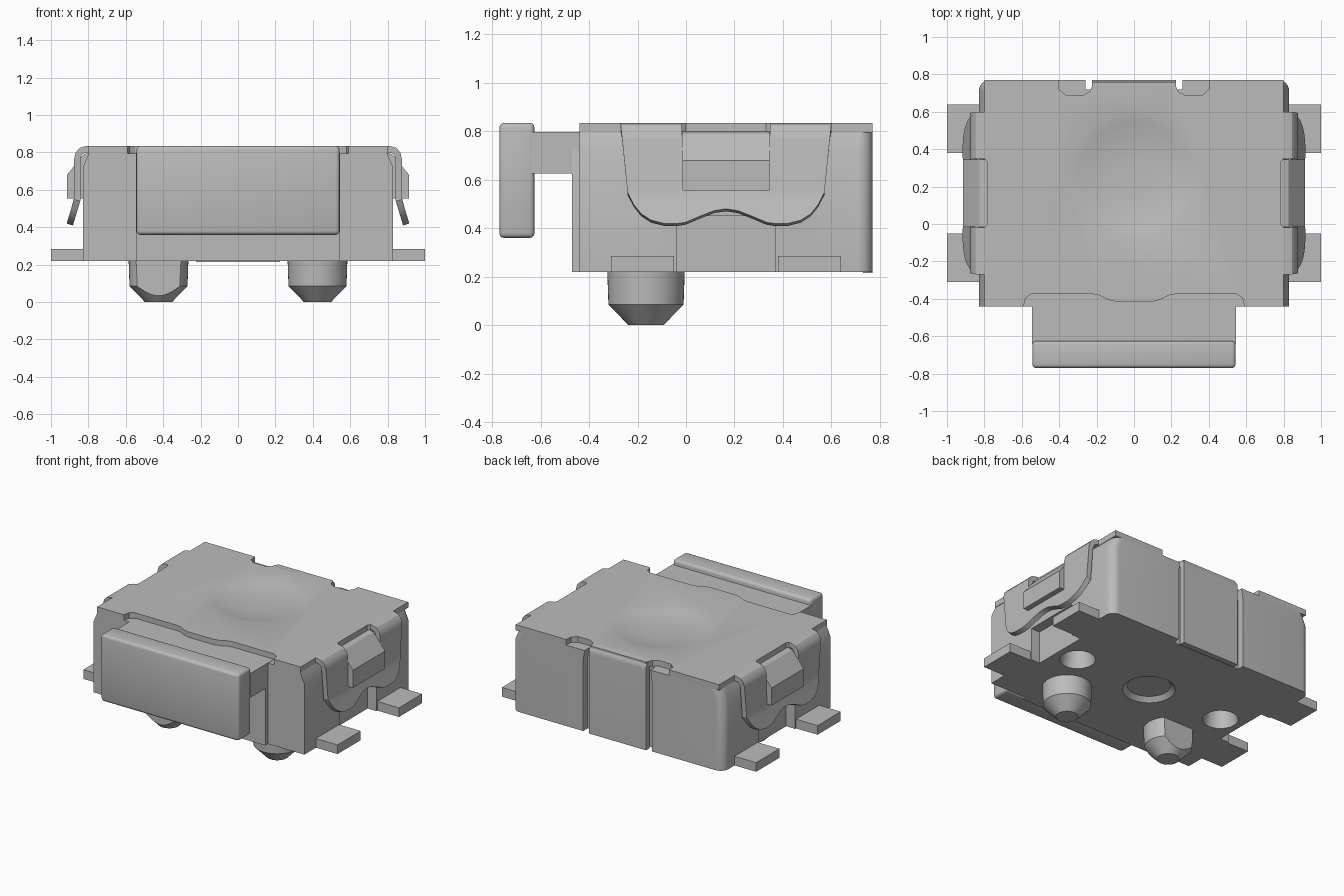
import bpy
import bmesh
import math
from mathutils import Vector

cube = bpy.data.objects.get("Cube")
if cube:
    bpy.data.objects.remove(cube, do_unlink=True)

grey = bpy.data.materials.new("plain_grey")
grey.use_nodes = True
COLOR = (0.5, 0.5, 0.5, 1)
grey.diffuse_color = COLOR
grey.node_tree.nodes["Principled BSDF"].inputs["Base Color"].default_value = COLOR


def make(name, bm, fix=True):
    if fix:
        bmesh.ops.recalc_face_normals(bm, faces=bm.faces)
    mesh = bpy.data.meshes.new(name)
    bm.to_mesh(mesh)
    bm.free()
    mesh.materials.append(grey)
    obj = bpy.data.objects.new(name, mesh)
    bpy.context.collection.objects.link(obj)
    return obj


def loft(name, rings):
    """Closed solid through matching rings of points."""
    bm = bmesh.new()
    loops = [[bm.verts.new(p) for p in ring] for ring in rings]
    n = len(loops[0])
    for a, b in zip(loops, loops[1:]):
        for i in range(n):
            j = (i + 1) % n
            bm.faces.new((a[i], a[j], b[j], b[i]))
    bm.faces.new(loops[0])
    bm.faces.new(loops[-1])
    return make(name, bm)


def box(name, x, y, z, bevel=0):
    obj = loft(name, [[(x[0], y[0], h), (x[1], y[0], h), (x[1], y[1], h), (x[0], y[1], h)] for h in z])
    if bevel:
        mod = obj.modifiers.new("round", 'BEVEL')
        mod.width, mod.segments = bevel, 3
    return obj


def lathe(name, profile, center, steps=48):
    """Solid of revolution; profile runs from bottom to top as (radius, z)."""
    turn = [2 * math.pi * i / steps for i in range(steps)]
    return loft(name, [[(center[0] + r * math.cos(a), center[1] + r * math.sin(a), z)
                        for a in turn] for r, z in profile])


def mirrored(half):
    """Full outline from the half with x above zero."""
    return half + [(-x, y) for x, y in reversed(half)]


def cut(obj, cutter):
    mod = obj.modifiers.new("cut", 'BOOLEAN')
    mod.operation, mod.object, mod.solver = 'DIFFERENCE', cutter, 'EXACT'
    cutter.hide_render = True
    cutters.add(cutter)


def mirror(obj):
    mod = obj.modifiers.new("mirror", 'MIRROR')
    mod.use_clip = False


cutters = set()

# moulded body with a raised front, rounded back corners and a back recess
corner = [(0.77 + 0.06 * math.cos(a), 0.71 + 0.06 * math.sin(a))
          for a in [math.pi / 2 * i / 6 for i in range(7)]]
outline = mirrored([(0.545, -0.47), (0.545, -0.44), (0.83, -0.44)] + corner
                   + [(0.27, 0.77), (0.27, 0.72)])
body = loft("body", [[(x * s, y, z) for x, y in outline]
                     for z, s in ((0.22, 1), (0.72, 1), (0.795, 0.96))])
for side in (-1, 1):
    cut(body, box("side_notch_cutter", sorted((side * 0.76, side * 0.95)), (-0.04, 0.37), (0.1, 0.45)))
    cut(body, lathe("bottom_hole_cutter", [(0.12, 0.2), (0.115, 0.22), (0.09, 0.34)],
                    (side * 0.6, 0.15), 32))
cut(body, lathe("bottom_dish_cutter", [(0.18, 0.2), (0.17, 0.22), (0.14, 0.25)], (0, 0.15)))

# sheet metal lid
lid_half = [(0.1, -0.415), (0.14, -0.405), (0.19, -0.38), (0.22, -0.375), (0.55, -0.375),
            (0.58, -0.395), (0.59, -0.44), (0.8, -0.44), (0.8, -0.02), (0.785, 0), (0.785, 0.33),
            (0.8, 0.35), (0.8, 0.77), (0.405, 0.77), (0.4, 0.72), (0.365, 0.69), (0.27, 0.69),
            (0.235, 0.71), (0.215, 0.76)]
lid = loft("lid", [[(x, y, z) for x, y in mirrored(lid_half)] for z in (0.795, 0.835)])

# shallow dish pressed into the lid
dish = lathe("lid_dish_cutter", [(0.1, 0.798), (0.16, 0.802), (0.22, 0.81), (0.29, 0.822),
                                 (0.345, 0.835), (0.36, 0.9)], (0, 0.255), 64)
cut(lid, dish)

# back tab folded down from the lid
tab = [(0.7, 0.835), (0.735, 0.835), (0.757, 0.827), (0.768, 0.81), (0.77, 0.79),
       (0.77, 0.215), (0.73, 0.215), (0.73, 0.797), (0.7, 0.797)]
loft("back_tab", [[(x, y, z) for y, z in tab] for x in (-0.225, 0.225)])

# side clips: a folded strip with a window and a flared wavy end
MID = 0.165
wave = [(0, 0.48), (0.12, 0.473), (0.27, 0.45), (0.42, 0.425), (0.5, 0.42), (0.65, 0.42),
        (0.78, 0.433), (0.88, 0.46), (0.95, 0.5), (1, 0.55)]
columns = [(-s, z) for s, z in reversed(wave[1:])] + wave
bend = [(0.78, 0.835), (0.81, 0.835), (0.845, 0.825), (0.868, 0.8), (0.876, 0.765), (0.877, 0.555)]
bm = bmesh.new()
grid = []
for s, low in columns:
    col = []
    for x, z in bend:
        col.append(bm.verts.new((x, MID + s * (0.435 - 0.1 * (0.835 - z)), z)))
    for t in (0.3, 1):
        drop = (0.55 - low) * t
        col.append(bm.verts.new((0.877 + 0.3 * drop, MID + s * (0.407 - 0.1 * drop), 0.55 - drop)))
    grid.append(col)
for i in range(len(grid) - 1):
    inside = abs(columns[i][0] + columns[i + 1][0]) / 2 < 0.42
    for j in range(len(grid[0]) - 1):
        if not (inside and j < len(bend) - 1):
            bm.faces.new((grid[i][j], grid[i][j + 1], grid[i + 1][j + 1], grid[i + 1][j]))
clip = make("side_clips", bm, fix=False)
if clip.data.polygons[0].normal.z < 0:
    clip.data.flip_normals()
thick = clip.modifiers.new("sheet", 'SOLIDIFY')
thick.thickness, thick.offset = 0.035, -1
mirror(clip)

# catches that hold the clips
catch = [(0.79, 0.8), (0.825, 0.79), (0.915, 0.68), (0.915, 0.555), (0.79, 0.555)]
mirror(loft("side_catches", [[(x, y, z) for x, z in catch] for y in (-0.015, 0.345)]))

# solder feet
for label, y in (("front", (-0.31, -0.05)), ("back", (0.38, 0.64))):
    mirror(box(label + "_feet", (0.8, 1.0), y, (0.22, 0.285)))

# push button on its shaft
box("button", (-0.543, 0.543), (-0.77, -0.625), (0.36, 0.835), 0.02)
box("button_shaft", (-0.545, 0.545), (-0.64, -0.36), (0.625, 0.797))

# locating pegs, one round and one with flats
peg = [(0.072, 0), (0.155, 0.085), (0.16, 0.23)]
lathe("round_peg", peg, (0.425, -0.165))
flat_peg = lathe("flat_peg", peg, (-0.425, -0.165))
for y in ((-0.4, -0.27), (-0.06, 0.1)):
    cut(flat_peg, box("peg_flat_cutter", (-0.7, -0.1), y, (-0.1, 0.4)))

# bake the modifiers, drop the cutters and shade
bpy.context.view_layer.update()
parts = [o for o in bpy.context.scene.objects if o.type == 'MESH' and o not in cutters
         and o.data.materials and o.data.materials[0] == grey]
graph = bpy.context.evaluated_depsgraph_get()
baked = [(o, bpy.data.meshes.new_from_object(o.evaluated_get(graph))) for o in parts]
for obj, mesh in baked:
    obj.modifiers.clear()
    obj.data = mesh
for c in cutters:
    bpy.data.objects.remove(c, do_unlink=True)
for obj in parts:
    bpy.ops.object.select_all(action='DESELECT')
    obj.select_set(True)
    bpy.context.view_layer.objects.active = obj
    bpy.ops.object.shade_smooth_by_angle(angle=math.radians(30))
